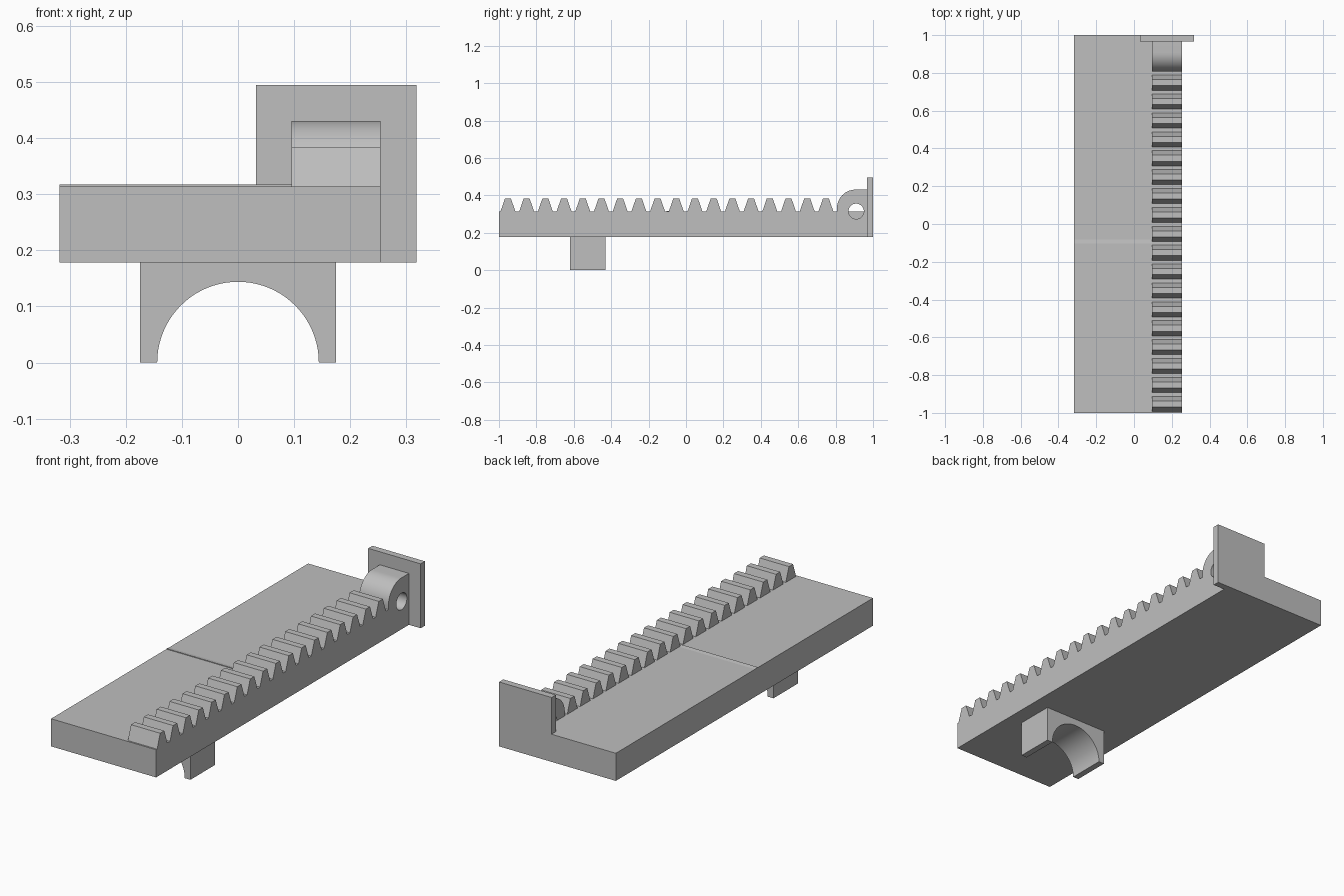
import bpy, bmesh
from math import sin, cos, pi

cube = bpy.data.objects.get("Cube")
if cube:
    bpy.data.objects.remove(cube, do_unlink=True)

grey = bpy.data.materials.new("light_grey")
grey.use_nodes = True
grey.diffuse_color = (0.52, 0.52, 0.52, 1)
grey.node_tree.nodes["Principled BSDF"].inputs["Base Color"].default_value = grey.diffuse_color

BOTTOM, DECK = 0.178, 0.314
LEFT, RACK_IN, RACK_OUT = -0.318, 0.095, 0.254
FRONT, PLATE, BACK = -1.0, 0.967, 1.0


def arc(cy, cz, r, a0, a1, n):
    """Points on an arc, angles in radians."""
    steps = [a0 + (a1 - a0) * i / n for i in range(n + 1)]
    return [(cy + r * cos(a), cz + r * sin(a)) for a in steps]


def prism(name, profile, axis, lo, hi):
    """Extrude a closed profile along x (profile in y, z) or y (profile in x, z)."""
    def place(p, d):
        return (d, p[0], p[1]) if axis == "x" else (p[0], d, p[1])
    bm = bmesh.new()
    face = bm.faces.new([bm.verts.new(place(p, lo)) for p in profile])
    ext = bmesh.ops.extrude_face_region(bm, geom=[face])
    shift = (hi - lo, 0, 0) if axis == "x" else (0, hi - lo, 0)
    bmesh.ops.translate(bm, vec=shift,
                        verts=[v for v in ext["geom"] if isinstance(v, bmesh.types.BMVert)])
    bmesh.ops.recalc_face_normals(bm, faces=bm.faces)
    mesh = bpy.data.meshes.new(name)
    bm.to_mesh(mesh)
    bm.free()
    mesh.materials.append(grey)
    ob = bpy.data.objects.new(name, mesh)
    bpy.context.collection.objects.link(ob)
    return ob


def select(ob):
    bpy.ops.object.select_all(action="DESELECT")
    ob.select_set(True)
    bpy.context.view_layer.objects.active = ob


def smooth(ob):
    select(ob)
    bpy.ops.object.shade_smooth_by_angle(angle=pi / 7)


# Flat deck beside the rack
prism("deck", [(LEFT, BOTTOM), (RACK_IN, BOTTOM), (RACK_IN, DECK), (LEFT, DECK)],
      "y", FRONT, PLATE)

# Shallow wedge across the deck
prism("deck_ridge", [(-0.103, DECK), (-0.083, DECK), (-0.103, DECK + 0.003)],
      "x", LEFT, RACK_IN)

# Toothed rack with a rounded lug at the back end
outline = [(PLATE, BOTTOM), (FRONT, BOTTOM), (FRONT, DECK)]
for i in range(18):
    y = -0.952 + 0.1 * i
    outline += [(y - 0.04, DECK), (y - 0.016, 0.383), (y + 0.016, 0.383), (y + 0.04, DECK)]
outline += [(0.807, DECK)] + arc(0.907, 0.331, 0.1, pi, pi / 2, 16) + [(PLATE, 0.431)]
rack = prism("toothed_rack", outline, "x", RACK_IN, RACK_OUT)

# Pin hole through the lug
cutter = prism("pin_hole_cutter", arc(0.91, 0.315, 0.041, 0, 2 * pi, 40)[:-1], "x", 0.05, 0.3)
cutter.hide_render = True
select(rack)
cut = rack.modifiers.new("pin_hole", "BOOLEAN")
cut.object = cutter
cut.operation = "DIFFERENCE"
cut.solver = "EXACT"
bpy.ops.object.modifier_apply(modifier=cut.name)
bpy.data.objects.remove(cutter, do_unlink=True)
smooth(rack)

# Back wall: deck end and raised end plate in one outline
prism("end_plate", [(LEFT, BOTTOM), (0.318, BOTTOM), (0.318, 0.495),
                    (0.032, 0.495), (0.032, DECK), (LEFT, DECK)], "y", PLATE, BACK)

# Arched saddle under the deck
saddle = [(-0.175, 0), (-0.175, BOTTOM), (0.175, BOTTOM), (0.175, 0)]
smooth(prism("arched_saddle", saddle + arc(0, 0, 0.144, 0, pi, 40), "y", -0.62, -0.43))
